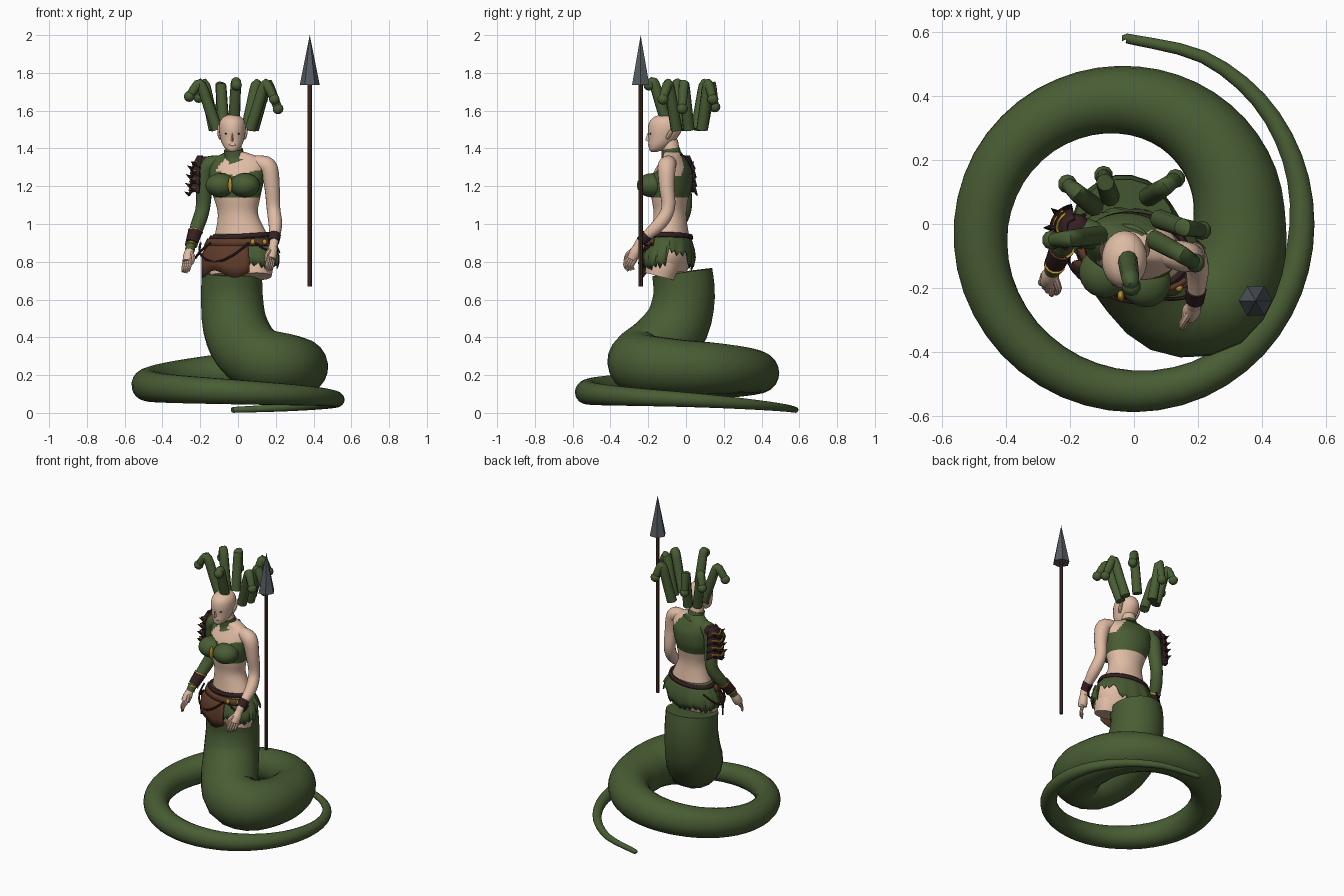
import bpy, bmesh, math
from mathutils import Vector as V, Matrix

if "Cube" in bpy.data.objects:
    bpy.data.objects.remove(bpy.data.objects["Cube"])

def material(name, *rgb):
    m = bpy.data.materials.new(name)
    m.diffuse_color = (*rgb, 1)
    m.use_nodes = True
    m.node_tree.nodes["Principled BSDF"].inputs["Base Color"].default_value = m.diffuse_color
    return m

GREEN = material("scale green", .066, .108, .034)
SKIN = material("pale skin", .74, .50, .37)
LEATHER = material("brown leather", .11, .042, .022)
DARK = material("dark maroon", .035, .014, .016)
GOLD = material("gold", .50, .30, .03)
WOOD = material("spear wood", .075, .03, .02)
STEEL = material("grey steel", .09, .105, .12)
EYE = material("dark eye", .03, .02, .015)

def finish(name, bm, mats, rule=None, angle=40):
    bmesh.ops.recalc_face_normals(bm, faces=bm.faces)
    me = bpy.data.meshes.new(name)
    for f in bm.faces:
        f.smooth = True
        if rule:
            f.material_index = rule(f.calc_center_median())
    bm.to_mesh(me)
    bm.free()
    for m in mats:
        me.materials.append(m)
    me.set_sharp_from_angle(angle=math.radians(angle))
    ob = bpy.data.objects.new(name, me)
    bpy.context.collection.objects.link(ob)
    return ob

def loft(name, rings, mats, closed=True, caps=True, rule=None, solid=0, angle=40):
    bm = bmesh.new()
    rows = [[bm.verts.new(p) for p in r] for r in rings]
    n = len(rows[0])
    for a, b in zip(rows, rows[1:]):
        for i in range(n if closed else n - 1):
            j = (i + 1) % n
            bm.faces.new((a[i], a[j], b[j], b[i]))
    if caps and closed:
        bm.faces.new(rows[0])
        bm.faces.new(rows[-1])
    ob = finish(name, bm, mats, rule, angle)
    if solid:
        s = ob.modifiers.new("thickness", 'SOLIDIFY')
        s.thickness, s.offset = solid, 0
    return ob

def spline(pts, k):
    """Catmull-Rom through tuples of any size."""
    out = []
    for i in range(len(pts) - 1):
        a, b, c, d = (pts[min(max(i + o, 0), len(pts) - 1)] for o in (-1, 0, 1, 2))
        for s in range(k):
            t = s / k
            out.append(tuple(.5 * (2*q + (r-p)*t + (2*p-5*q+4*r-s2)*t*t + (3*q-p-3*r+s2)*t**3)
                             for p, q, r, s2 in zip(a, b, c, d)))
    return out + [pts[-1]]

def tube(name, pts, mat, sides=12, k=4, angle=40):
    """Round tube through (x, y, z, radius) points."""
    pts = spline(pts, k)
    P = [V(p[:3]) for p in pts]
    rings, nrm = [], None
    for i, p in enumerate(P):
        t = (P[min(i+1, len(P)-1)] - P[max(i-1, 0)]).normalized()
        nrm = nrm or t.orthogonal()
        nrm = (nrm - t * nrm.dot(t)).normalized()
        b = t.cross(nrm)
        rings.append([p + pts[i][3] * (nrm*math.cos(w) + b*math.sin(w))
                      for w in (2*math.pi*j/sides for j in range(sides))])
    return loft(name, rings, [mat], angle=angle)

def ball(name, loc, size, mat, turn=0, seg=16):
    bm = bmesh.new()
    bmesh.ops.create_uvsphere(bm, u_segments=seg, v_segments=seg*2//3, radius=1,
        matrix=Matrix.Translation(loc) @ Matrix.Rotation(turn, 4, 'Z') @ Matrix.Diagonal((*size, 1)))
    return finish(name, bm, [mat])

# --- Serpent tail: upright trunk, forward bend, then one and a quarter coils
trunk = [(-.032, -.02, .745, .162), (-.032, -.01, .62, .165), (-.018, -.045, .47, .172),
         (.035, -.14, .35, .176), (.125, -.24, .28, .17), (.25, -.238, .26, .16), (.32, -.12, .25, .15)]
coil = []
keys = [(.33, .24, .145), (.385, .215, .108), (.478, .15, .086), (.523, .11, .065), (.525, .07, .039), (.575, .017, .016)]
for i, (R, z, r) in enumerate(spline(keys, 4)):
    a = i * math.pi / 8
    coil.append((R*math.cos(a), R*math.sin(a), z, r))
tube("serpent_tail", trunk + coil + [(-.025, .578, .016, .015)], GREEN, 20, 3, 60)

# --- Torso: elliptical sections, turned slightly
TURN = Matrix.Rotation(math.radians(-13), 3, 'Z')
SECT = spline([(.745, .015, -.095, .150, .095), (.82, .015, -.09, .176, .115), (.88, .015, -.085, .165, .11),
               (.95, .015, -.085, .138, .097), (1.05, 0, -.085, .108, .085), (1.13, -.005, -.085, .122, .095),
               (1.20, -.01, -.08, .142, .11), (1.27, -.005, -.07, .15, .10), (1.32, -.005, -.065, .15, .075),
               (1.352, -.005, -.065, .12, .055), (1.38, -.012, -.07, .055, .045)], 8)

def body(z, deg, s=1.0):
    for p, q in zip(SECT, SECT[1:]):
        if p[0] <= z <= q[0]:
            break
    else:
        p, q = SECT[0], SECT[1]
    t = min(max((z - p[0]) / (q[0] - p[0]), 0), 1)
    cx, cy, rx, ry = (p[i] + (q[i] - p[i]) * t for i in (1, 2, 3, 4))
    a = math.radians(deg)
    return V((cx, cy, z)) + TURN @ V((rx*s*math.cos(a), ry*s*math.sin(a), 0))

def torso_rule(c):
    """Bust band, right shoulder strap and back panel are cloth; the rest is skin."""
    l = TURN.inverted() @ (c - V((0, -.08, c.z)))
    if c.z < 1.14:
        return 0
    back = l.y > .01 and l.x < .03 + (1.36 - c.z) * .7
    strap = l.x < -.125 + (c.z - 1.26) * .75
    return int(back or c.z < 1.255 + .25*abs(l.x)*(l.y < 0) or strap)

loft("torso", [[body(s[0], d) for d in range(0, 360, 5)] for s in SECT], [SKIN, GREEN], rule=torso_rule, angle=70)
for s in (-1, 1):
    ball("bust_cup", V((-.008, -.08, 1.205)) + TURN @ V((s*.066, -.088, 0)), (.080, .080, .064), GREEN, math.radians(-13), 20)
ball("bust_clasp", V((-.008, -.08, 1.205)) + TURN @ V((0, -.148, 0)), (.011, .018, .042), GOLD)
for s in (-1, 1):  # thigh stubs
    p = V((.015, -.095, 0)) + TURN @ V((s*.085, 0, 0))
    tube("thigh_stub", [(p.x, p.y + .01, .86, .08), (p.x, p.y - .01, .78, .088), (p.x, p.y - .025, .722, .08)], SKIN, 16)

# --- Neck, collar, head
tube("neck", [(-.02, -.072, 1.34, .048), (-.028, -.085, 1.44, .042)], SKIN, 16)
tube("collar", [(-.016, -.072, 1.34, .075), (-.02, -.075, 1.355, .056), (-.024, -.082, 1.395, .05)], GREEN, 18)
HEAD = spline([(1.382, -.168, .014, .016), (1.395, -.155, .034, .04), (1.42, -.138, .052, .06), (1.455, -.122, .064, .076),
               (1.50, -.112, .071, .09), (1.54, -.110, .067, .084), (1.567, -.108, .047, .06), (1.582, -.108, .012, .015)], 4)
loft("head", [[(-.03 + rx*math.cos(a), cy + ry*math.sin(a), z) for a in (math.pi*i/12 for i in range(24))]
              for z, cy, rx, ry in HEAD], [SKIN], angle=80)
loft("nose", [[(-.03 + w*x, y, z) for x, y in ((-1, -.18), (0, f), (1, -.18))] for z, w, f in
              ((1.436, .012, -.2), (1.444, .014, -.216), (1.47, .009, -.207), (1.495, .007, -.198))], [SKIN], angle=60)
ball("lips", (-.03, -.192, 1.419), (.02, .008, .007), SKIN)
for s in (-1, 1):
    ball("eye", (-.03 + s*.029, -.187, 1.478), (.012, .006, .004), EYE)
    tube("ear", [(-.03 + s*.062, -.10, 1.45, .008), (-.03 + s*.068, -.085, 1.48, .012), (-.03 + s*.072, -.05, 1.535, .002)], SKIN, 8)

# --- Snake hair: straight shaft, bend and drooping head
SNAKES = [((-.02, -.11, 1.56), (-.012, -.165, 1.735), (-.008, -.195, 1.735)),
          ((-.11, -.035, 1.50), (-.195, -.045, 1.735), (-.258, -.05, 1.675)),
          ((-.125, .055, 1.50), (-.175, .095, 1.735), (-.208, .125, 1.67)),
          ((-.075, .085, 1.50), (-.09, .13, 1.735), (-.095, .152, 1.62)),
          ((.045, .085, 1.50), (.095, .115, 1.735), (.13, .142, 1.66)),
          ((.08, .015, 1.50), (.15, -.01, 1.74), (.212, -.02, 1.61)),
          ((.065, -.05, 1.50), (.14, -.09, 1.735), (.192, -.122, 1.66))]
for base, top, tip in SNAKES:
    b, t, e = V(base), V(top), V(tip)
    bend = t.lerp(e, .4) + V((0, 0, .018))
    tube("hair_snake", [(*b, .031), (*b.lerp(t, .5), .030), (*t, .028), (*bend, .026), (*e, .022)], GREEN, 10, 3)
    ball("hair_snake_head", e, (.030, .030, .029), GREEN, 0, 10)

# --- Arms and hands
left = [(.07, -.085, 1.325, .035), (.125, -.095, 1.318, .045), (.163, -.103, 1.295, .048), (.18, -.102, 1.20, .041),
        (.188, -.095, 1.08, .036), (.198, -.145, .995, .036), (.192, -.235, .915, .024), (.187, -.255, .88, .024)]
right = [(-.08, -.045, 1.325, .035), (-.13, -.035, 1.318, .045), (-.168, -.025, 1.295, .048), (-.178, -.015, 1.20, .043),
         (-.187, -.008, 1.08, .038), (-.215, -.05, .99, .037), (-.247, -.125, .895, .026), (-.255, -.145, .86, .026)]
tube("left_arm", left, SKIN, 16)
tube("right_sleeve", right, GREEN, 16)

def hand(name, wrist, tip, thumb):
    w, t = V(wrist), V(tip)
    d = t - w
    side = V(thumb).normalized()
    tube(name + "_palm", [(*w, .022), (*(w + d*.25), .029), (*(w + d*.5), .027)], SKIN, 10)
    for i in range(4):
        k = w + d*.45 + side * (.024 - .016*i)
        tube(name + "_finger", [(*k, .0105), (*(k + d*.28 + V((0, -.006, 0))), .0095),
                                (*(k + d*(.52 - .05*abs(i-1)) + V((0, .012, 0))), .006)], SKIN, 8, 3)
    tube(name + "_thumb", [(*(w + d*.15 + side*.015), .012), (*(w + d*.4 + side*.042), .011), (*(w + d*.65 + side*.04), .006)], SKIN, 8, 3)

hand("left_hand", (.187, -.255, .885), (.16, -.315, .745), (-.6, -.8, .2))
hand("right_hand", (-.255, -.145, .865), (-.28, -.215, .735), (.7, -.7, .2))
tube("left_wristband", [(.194, -.205, .942, .033), (.190, -.24, .905, .029)], DARK, 14)
tube("right_bracer", [(-.226, -.075, .96, .038), (-.246, -.122, .897, .033)], DARK, 14)
for p in ((-.225, -.073, .963, .040), (-.247, -.125, .893, .034)):
    tube("bracer_trim", [p, (p[0] - .001, p[1] - .003, p[2] - .006, p[3])], GOLD, 14)

# --- Layered shoulder guard with gold edging and spikes
for i in range(4):
    z, r = 1.352 - .046*i, .058 + .003*i
    def plate(deg, t, out=0):
        a = math.radians(deg)
        R = out + (r*(.55 + .6*t) if i == 0 else r*(.86 + .32*t))
        return V((-.18 + R*math.cos(a), -.012 + R*.9*math.sin(a), z + .008 - (.062 + .012*math.cos(a*4))*t))
    loft("shoulder_plate", [[plate(d, t) for d in range(100, 251, 10)] for t in (0, .3, .65, 1)], [DARK], closed=False, solid=.01)
    tube("shoulder_trim", [(*plate(d, .6, .006), .006) for d in range(125, 236, 10)], GOLD, 6, 1)
    for d in (140, 180, 225):
        p, o = plate(d, .9), V((math.cos(math.radians(d)), math.sin(math.radians(d)), .6))
        tube("shoulder_spike", [(*p, .012), (*(p + o*.026), .001)], DARK, 6, 1)
ball("shoulder_cap", (-.182, -.015, 1.322), (.048, .046, .036), DARK)

# --- Skirt with ragged hem, belts, leather apron and cords
def hem(d):
    return (.84 if 15 < d < 65 else .765) + .022*((d // 6) % 2) + .012*math.sin(d*.11)
def skirt_pt(d, t):
    z = .945 + (hem(d) - .945)*t
    return body(z, d, 1.03 + .18*t + .04*t*math.cos(math.radians(d*15)))
loft("ragged_skirt", [[skirt_pt(d, t) for d in range(0, 360, 6)] for t in (0, .25, .5, .75, 1)], [GREEN], caps=False, solid=.006)

def apron_pt(d, t):
    bottom = .735 + .02*math.cos(math.radians((d + 120)*6))
    return body(.91 + (bottom - .91)*t, d, 1.14 + .36*t)
loft("leather_apron", [[apron_pt(d, t) for d in range(-150, -69, 8)] for t in (0, .35, .7, 1)], [LEATHER], closed=False, solid=.008)

def belt(name, z0, z1, mat, s, lean):
    loft(name, [[body(z + lean*math.cos(math.radians(d)), d, s) for d in range(0, 360, 9)]
                for z in (z0, z1)], [mat], caps=False, solid=.014)
belt("upper_belt", .922, .945, DARK, 1.11, .01)
loft("front_belt", [[body(z, d, 1.19) for d in range(-165, -24, 10)] for z in (.885, .922)], [LEATHER], closed=False, solid=.012)
for d in (-62, -40):
    ball("belt_stud", body(.905, d, 1.24), (.012, .012, .014), GOLD)
for a, b, low in ((-165, -70, .80), (-60, -20, .86), (150, 230, .82)):
    tube("hanging_cord", [(*body(.90 - (.90 - low)*math.sin(math.pi*i/6), a + (b - a)*i/6, 1.38), .006) for i in range(7)], DARK, 6, 2)

# --- Spear beside her left hand
tube("spear_shaft", [(.38, -.24, .67, .0115), (.38, -.24, 1.74, .0115)], WOOD, 8, 1)
bm = bmesh.new()
bmesh.ops.create_cone(bm, cap_ends=True, segments=6, radius1=.053, radius2=0, depth=.265,
                      matrix=Matrix.Translation((.38, -.24, 1.8675)) @ Matrix.Rotation(math.pi/6, 4, 'Z'))
finish("spear_head", bm, [STEEL], angle=20)
